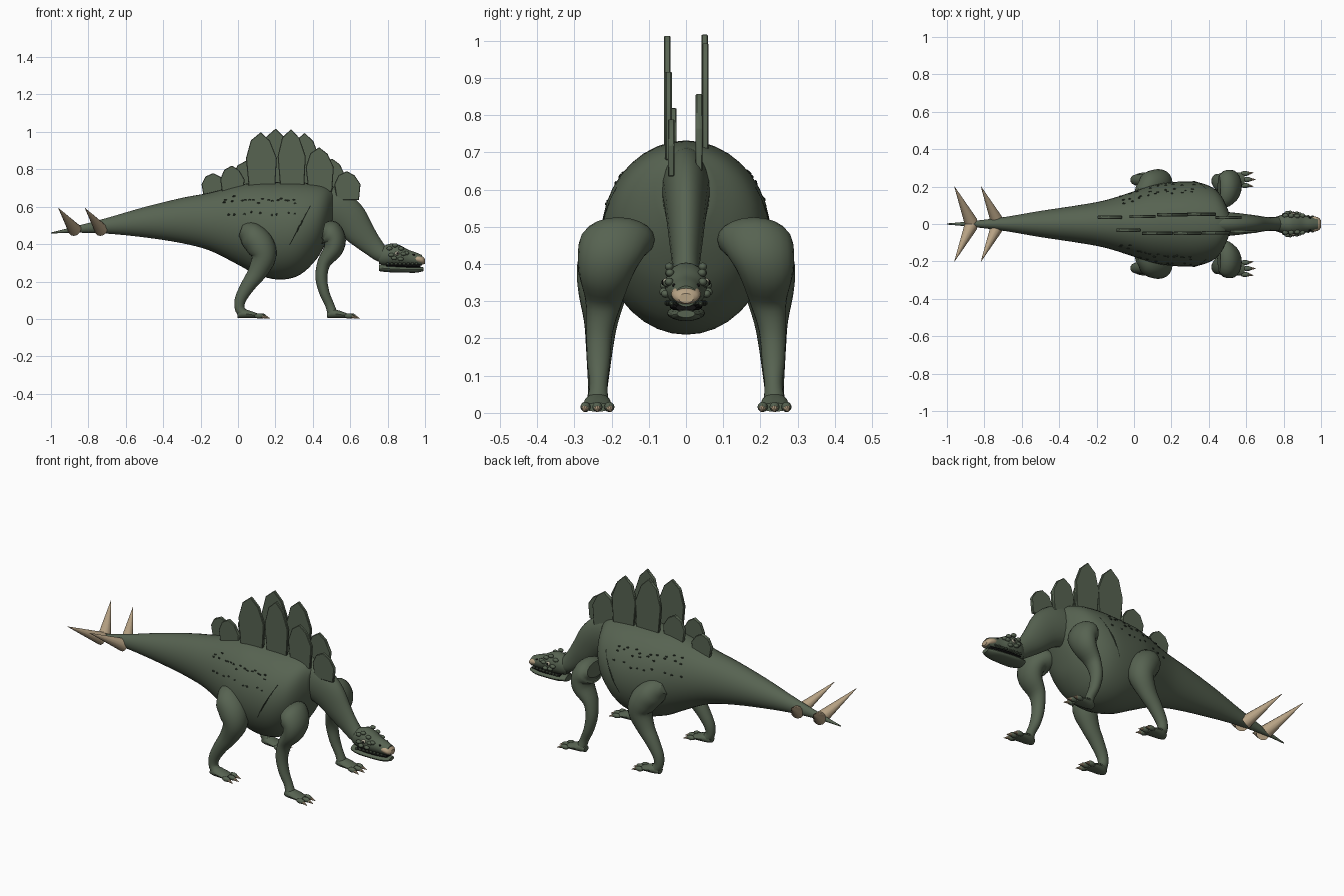
import bpy, bmesh, math, random
from mathutils import Vector, Matrix

cube = bpy.data.objects.get("Cube")
if cube:
    bpy.data.objects.remove(cube, do_unlink=True)
random.seed(4)
parts = []


def material(name, rgb):
    m = bpy.data.materials.new(name)
    m.use_nodes = True
    m.diffuse_color = (*rgb, 1)
    m.node_tree.nodes["Principled BSDF"].inputs["Base Color"].default_value = (*rgb, 1)
    return m


HIDE = material("green hide", (0.095, 0.125, 0.083))
DARK = material("dark green", (0.03, 0.042, 0.028))
HORN = material("tan horn", (0.47, 0.36, 0.23))
EYE = material("pale eye", (0.42, 0.40, 0.30))
BLACK = material("black", (0.006, 0.006, 0.006))


def finish(name, bm, mat):
    bmesh.ops.recalc_face_normals(bm, faces=bm.faces)
    me = bpy.data.meshes.new(name)
    bm.to_mesh(me)
    bm.free()
    me.materials.append(mat)
    ob = bpy.data.objects.new(name, me)
    bpy.context.collection.objects.link(ob)
    parts.append(ob)
    return ob


def smooth_path(keys, steps):
    """Catmull-Rom interpolation of rows of any length."""
    k = [Vector(r) for r in keys]
    k = [k[0]] + k + [k[-1]]
    rows = []
    for a, b, c, d in zip(k, k[1:], k[2:], k[3:]):
        for i in range(steps):
            t = i / steps
            rows.append(0.5 * (2 * b + (c - a) * t + (2 * a - 5 * b + 4 * c - d) * t * t
                               + (3 * b - a - 3 * c + d) * t ** 3))
    return rows + [k[-1]]


def loft(name, keys, mat, sides=20, steps=4, upright=False, side=1):
    """Elliptical rings along rows of x, y, z, side radius, other radius."""
    rows = smooth_path(keys, steps)
    bm = bmesh.new()
    rings = []
    for i, r in enumerate(rows):
        t = rows[min(i + 1, len(rows) - 1)] - rows[max(i - 1, 0)]
        n = Vector((0, 0, 1)) if upright else Vector((-t[2], 0, t[0])).normalized()
        ring = []
        for s in range(sides):
            a = math.tau * s / sides
            p = Vector(r[:3]) + Vector((0, math.cos(a) * r[3], 0)) + n * math.sin(a) * r[4]
            p.y *= side
            ring.append(bm.verts.new(p))
        rings.append(ring)
    for a, b in zip(rings, rings[1:]):
        for s in range(sides):
            bm.faces.new((a[s], a[s - 1], b[s - 1], b[s]))
    bm.faces.new(rings[0])
    bm.faces.new(rings[-1])
    return finish(name, bm, mat)


def ball(name, centre, radii, mat, detail=2):
    bm = bmesh.new()
    bmesh.ops.create_icosphere(bm, subdivisions=detail, radius=1,
                               matrix=Matrix.Translation(centre) @ Matrix.Diagonal((*radii, 1)))
    return finish(name, bm, mat)


def cone(name, base, tip, radius, mat, sides=12):
    base, tip = Vector(base), Vector(tip)
    d = tip - base
    turn = d.to_track_quat("Z", "Y").to_matrix().to_4x4()
    bm = bmesh.new()
    bmesh.ops.create_cone(bm, cap_ends=True, segments=sides, radius1=radius, radius2=0.001,
                          depth=d.length, matrix=Matrix.Translation((base + tip) / 2) @ turn)
    return finish(name, bm, mat)


# Body and tail: x, top, bottom, half width
outline = [(-1, .462, .456, .003), (-.88, .492, .461, .014), (-.7, .54, .456, .036),
           (-.5, .598, .436, .07), (-.3, .647, .405, .1), (-.15, .675, .365, .128),
           (0, .715, .29, .175), (.1, .73, .238, .208), (.22, .732, .21, .225),
           (.33, .73, .235, .225), (.42, .722, .32, .195), (.47, .71, .41, .145),
           (.505, .69, .5, .07)]
body_rows = [(x, 0, (t + b) / 2, w, (t - b) / 2) for x, t, b, w in outline]
loft("body_and_tail", body_rows, HIDE, sides=36, upright=True)


def flank(x, z):
    """Side distance of the body skin at x, z."""
    for a, b in zip(body_rows, body_rows[1:]):
        if a[0] <= x <= b[0]:
            r = Vector(a).lerp(Vector(b), (x - a[0]) / (b[0] - a[0]))
            return r[3] * math.sqrt(max(0, 1 - ((z - r[2]) / r[4]) ** 2))
    return 0


# Neck
loft("neck", [(.40, 0, .60, .07, .12), (.50, 0, .59, .064, .115), (.585, 0, .54, .055, .102),
              (.655, 0, .46, .045, .078), (.715, 0, .395, .037, .058),
              (.77, 0, .347, .037, .045), (.83, 0, .34, .04, .04)], HIDE)

# Head, jaw and beak
loft("skull", [(.755, 0, .335, .03, .04), (.785, 0, .34, .046, .053), (.83, 0, .344, .056, .06),
               (.87, 0, .337, .055, .055), (.91, 0, .327, .044, .043),
               (.95, 0, .32, .038, .036), (.985, 0, .313, .03, .028)], HIDE, upright=True)
loft("lower_jaw", [(.753, 0, .274, .036, .018), (.80, 0, .269, .05, .019), (.88, 0, .265, .049, .017),
                   (.95, 0, .263, .04, .016), (.992, 0, .266, .024, .01)], HIDE, upright=True)
loft("mouth", [(.79, 0, .287, .042, .012), (.9, 0, .284, .043, .012), (.975, 0, .283, .027, .01)],
     BLACK, upright=True)
loft("beak", [(.945, 0, .322, .037, .022), (.965, 0, .319, .04, .023), (.987, 0, .313, .034, .021),
              (.999, 0, .308, .02, .013)], HORN, upright=True)

for side, tag in ((1, "far"), (-1, "near")):
    # Eyes with brow and cheek scales
    ball(tag + "_eye", (.85, side * .054, .35), (.013, .01, .012), EYE)
    ball(tag + "_pupil", (.852, side * .063, .35), (.006, .003, .007), BLACK)
    for i, (x, y, z) in enumerate([(.81, .045, .377), (.84, .045, .393), (.872, .043, .376),
                                   (.885, .05, .348), (.82, .058, .342), (.835, .06, .325),
                                   (.87, .055, .32), (.90, .045, .352)]):
        ball(f"{tag}_head_scale_{i}", (x, side * y, z), (.016, .012, .011), HIDE)
    ball(tag + "_nostril", (.94, side * .033, .343), (.007, .004, .005), BLACK)
    for i in range(8):
        ball(f"{tag}_lip_scale_{i}", (.80 + i * .022, side * (.052 - i * .0018), .295),
             (.01, .007, .008), HIDE, 1)

    # Legs: rows of x, y, z, side radius, fore-aft radius
    loft(tag + "_front_leg", [(.455, .175, .472, .085, .04), (.485, .185, .462, .1, .07),
                              (.515, .2, .425, .09, .062), (.508, .215, .37, .072, .052),
                              (.46, .22, .30, .05, .036), (.446, .232, .22, .036, .032),
                              (.462, .235, .14, .031, .027), (.49, .235, .075, .024, .024),
                              (.505, .238, .03, .03, .027)], HIDE, side=side)
    loft(tag + "_hind_leg", [(.015, .15, .475, .055, .035), (.06, .19, .455, .08, .068),
                             (.115, .212, .40, .08, .077), (.138, .222, .33, .068, .066),
                             (.10, .228, .245, .046, .05), (.055, .232, .18, .037, .039),
                             (.015, .235, .11, .03, .031), (.008, .237, .06, .026, .026),
                             (.025, .238, .03, .03, .028)], HIDE, side=side)

    # Feet with three clawed toes
    for kind, x in (("front", .505), ("hind", .025)):
        loft(f"{tag}_{kind}_foot", [(x - .028, .238, .022, .02, .016), (x, .238, .028, .033, .025),
                                    (x + .04, .238, .024, .038, .02), (x + .085, .238, .015, .035, .012)],
             HIDE, sides=14, side=side, upright=True)
        for i in (-1, 0, 1):
            y, reach = side * (.238 + i * .032), x + .088 + .012 * (i == 0)
            ball(f"{tag}_{kind}_toe_{i + 2}", (reach, y, .016), (.026, .014, .014), HIDE)
            cone(f"{tag}_{kind}_claw_{i + 2}", (reach + .012, y, .015),
                 (reach + .046, y + side * i * .005, .003), .011, HORN, 8)

    # Tail spikes
    for i, x in enumerate((-.73, -.872)):
        cone(f"{tag}_tail_spike_{i + 1}", (x, side * .012, .475), (x - .088, side * .2, .592), .036, HORN)

    # Raised flank scutes
    for row, z in enumerate((.565, .625, .645)):
        for i in range(9):
            x = -.065 + i * .047 + random.uniform(-.014, .014)
            h = z + random.uniform(-.012, .012)
            ball(f"{tag}_scute_{row}_{i}", (x, side * flank(x, h), h), (.009, .005, .006), DARK, 1)

    # Shoulder fold
    fold = []
    for i in range(8):
        x, z = .275 + i * .016, .395 + i * .03
        fold.append((x, flank(x, z) - .001, z, .005, .004))
    loft(tag + "_shoulder_fold", fold, DARK, sides=8, steps=2, side=side)

# Back plates: x, foot, tip, width, side offset
shape = [(-.4, 0), (-.5, .55), (-.34, .86), (-.02, 1), (.28, .85), (.5, .55), (.44, 0)]
plates = [(.125, .69, .998, .165, -.05), (.287, .69, 1.015, .15, -.05),
          (.437, .68, .918, .15, -.047), (.585, .635, .79, .14, -.04),
          (-.03, .655, .82, .13, -.034), (.205, .69, 1.018, .165, .05),
          (.36, .69, .995, .155, .052), (.505, .65, .858, .14, .035),
          (.045, .68, .845, .14, .04), (-.13, .645, .78, .13, .036)]
for i, (x, low, high, width, y) in enumerate(plates):
    bm = bmesh.new()
    face = bm.faces.new([bm.verts.new((x + u * width, y - .009, low + v * (high - low)))
                         for u, v in shape])
    move = bmesh.ops.extrude_face_region(bm, geom=[face])["geom"]
    bmesh.ops.translate(bm, vec=(0, .018, 0), verts=[v for v in move if isinstance(v, bmesh.types.BMVert)])
    plate = finish(f"back_plate_{i + 1}", bm, HIDE)
    bev = plate.modifiers.new("soft rim", "BEVEL")
    bev.width = .003

# Smooth shading with sharp rims
bpy.ops.object.select_all(action="DESELECT")
for ob in parts:
    ob.select_set(True)
bpy.context.view_layer.objects.active = parts[0]
bpy.ops.object.shade_smooth_by_angle(angle=math.radians(35))
